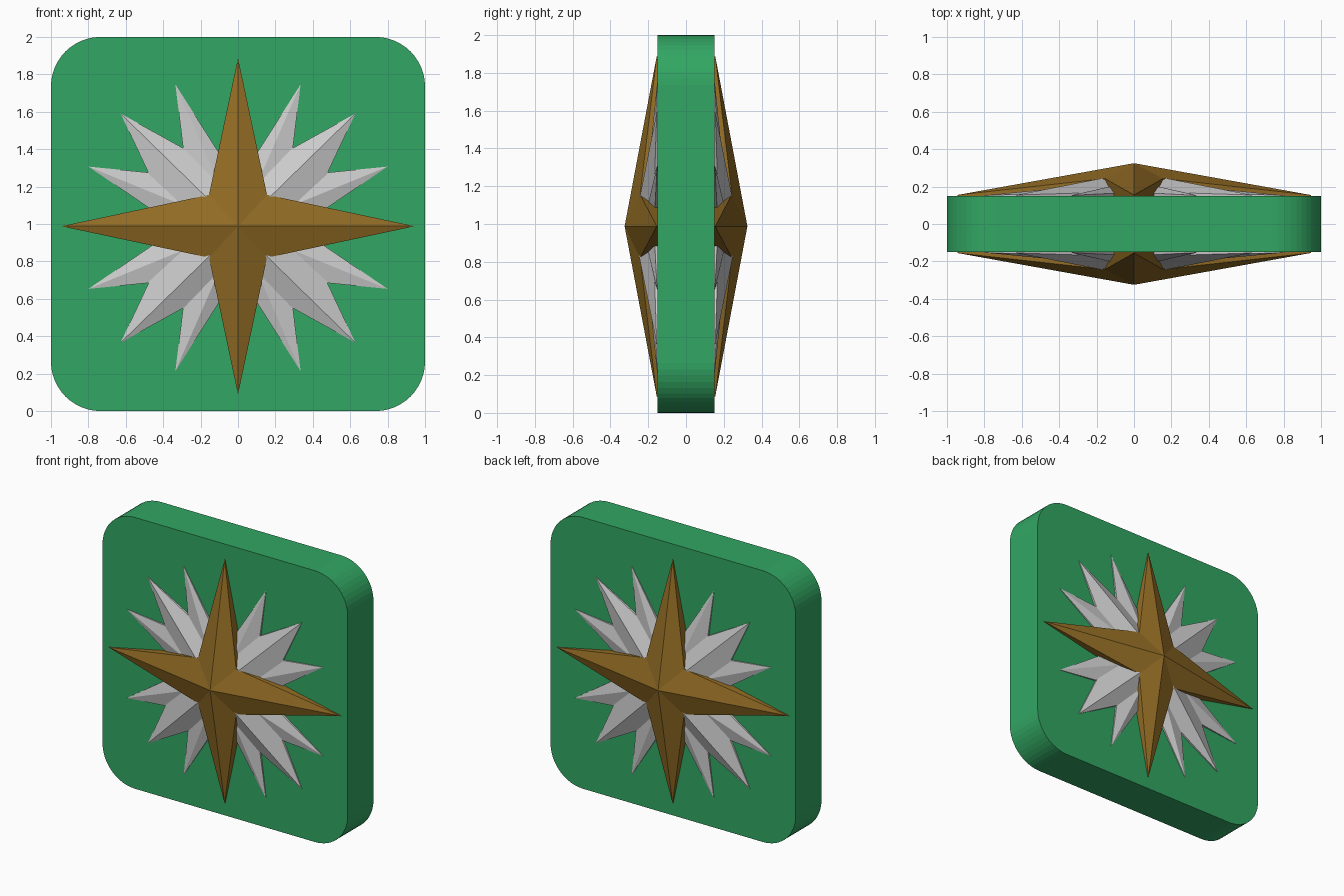
import bpy, bmesh, math

if "Cube" in bpy.data.objects:
    bpy.data.objects.remove(bpy.data.objects["Cube"])


def material(name, rgb):
    m = bpy.data.materials.new(name)
    m.diffuse_color = (*rgb, 1)
    m.use_nodes = True
    m.node_tree.nodes["Principled BSDF"].inputs["Base Color"].default_value = m.diffuse_color
    return m


GREEN = material("green", (0.032, 0.385, 0.125))
GOLD = material("antique gold", (0.29, 0.150, 0.018))
SILVER = material("silver", (0.60, 0.60, 0.60))

HALF = 0.15   # half thickness of the plate


def finish(bm, name, mat):
    bmesh.ops.recalc_face_normals(bm, faces=bm.faces)
    me = bpy.data.meshes.new(name)
    bm.to_mesh(me)
    bm.free()
    me.materials.append(mat)
    ob = bpy.data.objects.new(name, me)
    bpy.context.collection.objects.link(ob)
    return ob


def plate(radius=0.265, steps=12):
    bm = bmesh.new()
    ring = []
    for q, (sx, sz) in enumerate([(1, 1), (-1, 1), (-1, -1), (1, -1)]):
        for i in range(steps + 1):
            a = math.pi / 2 * (q + i / steps)
            ring.append(bm.verts.new((sx * (1 - radius) + radius * math.cos(a), -HALF,
                                      1 + sz * (1 - radius) + radius * math.sin(a))))
    face = bm.faces.new(ring)
    out = bmesh.ops.extrude_face_region(bm, geom=[face])["geom"]
    bmesh.ops.translate(bm, vec=(0, 2 * HALF, 0),
                        verts=[v for v in out if isinstance(v, bmesh.types.BMVert)])
    return finish(bm, "rounded_plate", GREEN)


def star(name, quadrant, apex, cz, mat, side):
    """Ridged star: outline points (x, z, height) of one quadrant are mirrored to four."""
    pts = {(sx * x, sz * z, h) for x, z, h in quadrant for sx in (1, -1) for sz in (1, -1)}
    pts = sorted(pts, key=lambda p: math.atan2(p[1], p[0]) % (2 * math.pi))
    bm = bmesh.new()
    top = [bm.verts.new((x, side * h, cz + z)) for x, z, h in pts]
    low = [bm.verts.new((x, side * (HALF - 0.01), cz + z)) for x, z, h in pts]
    tip = bm.verts.new((0, side * apex, cz))
    for i in range(len(top)):
        j = (i + 1) % len(top)
        bm.faces.new((tip, top[i], top[j]))
        bm.faces.new((top[i], low[i], low[j], top[j]))
    bm.faces.new(low)
    return finish(bm, name, mat)


plate()

# stars on both faces of the plate
for side, label in ((-1, "front"), (1, "back")):
    # large four-point star
    star(label + "_gold_star",
         [(0.945, 0.0, 0.155), (0.155, 0.168, 0.243), (0.0, 0.9, 0.155)],
         0.325, 0.988, GOLD, side)
    # diagonal rays
    star(label + "_diagonal_star",
         [(0.34, 0.0, 0.175), (0.628, 0.613, 0.155), (0.0, 0.265, 0.175)],
         0.278, 0.978, SILVER, side)
    # eight smaller rays
    star(label + "_small_ray_star",
         [(0.32, 0.0, 0.17), (0.8, 0.327, 0.153), (0.275, 0.275, 0.17),
          (0.335, 0.767, 0.153), (0.0, 0.24, 0.17)],
         0.23, 0.98, SILVER, side)
